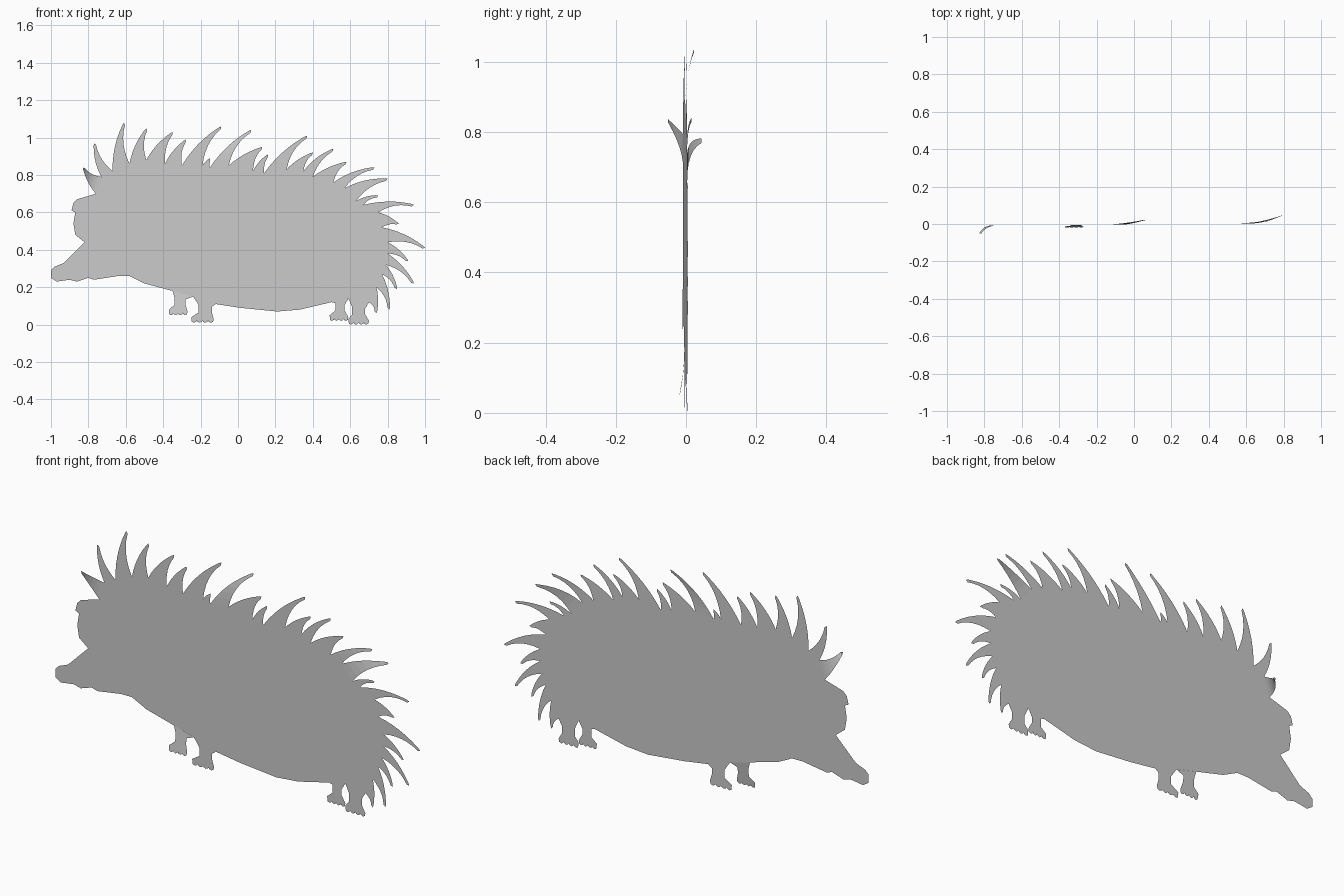
import bpy
import bmesh
from mathutils import Vector

default_cube = bpy.data.objects.get("Cube")
if default_cube:
    bpy.data.objects.remove(default_cube, do_unlink=True)

# One flat grey for the whole sheet
grey = bpy.data.materials.new("plain grey")
grey.use_nodes = True
grey_colour = (0.6, 0.6, 0.6, 1)
grey.diffuse_color = grey_colour
grey.node_tree.nodes["Principled BSDF"].inputs["Base Color"].default_value = grey_colour


def sheet_depth(x):
    """The whole sheet leans very slightly from head to tail."""
    return 0.008 * x - 0.002


def make_sheet(name, vertices, faces):
    """Build one flat piece from (x, z, bend) vertices, facing the front."""
    bm = bmesh.new()
    verts = [bm.verts.new((x, sheet_depth(x) + bend, z)) for x, z, bend in vertices]
    for face in faces:
        bm.faces.new([verts[i] for i in face])
    bm.normal_update()
    for face in bm.faces:
        if face.normal.y > 0:
            face.normal_flip()
    mesh = bpy.data.meshes.new(name)
    bm.to_mesh(mesh)
    bm.free()
    mesh.materials.append(grey)
    part = bpy.data.objects.new(name, mesh)
    bpy.context.collection.objects.link(part)
    return part


def bezier(start, control, end, t):
    return start * (1 - t) ** 2 + control * 2 * t * (1 - t) + end * t ** 2


# Valleys between neighbouring spines, from forehead over the back to the rump
valleys = [
    (-.76, .70), (-.73, .79), (-.67, .82), (-.58, .86), (-.49, .88), (-.39, .86),
    (-.30, .85), (-.19, .85), (-.15, .84), (-.05, .85), (.08, .82), (.14, .81),
    (.26, .83), (.35, .82), (.40, .79), (.51, .76), (.57, .73), (.63, .66),
    (.67, .64), (.75, .60), (.77, .52), (.80, .44), (.80, .38), (.79, .32),
    (.77, .27), (.74, .20), (.70, .12),
]

# Spine tips, one between each pair of valleys
tips = [
    (-.83, .84), (-.77, .97), (-.61, 1.08), (-.49, 1.05), (-.35, 1.03), (-.28, .99),
    (-.09, 1.06), (-.15, .89), (.07, 1.04), (.13, .95), (.16, .91), (.37, 1.01),
    (.40, .92), (.51, .94), (.58, .87), (.73, .84), (.80, .78), (.75, .69),
    (.94, .64), (.86, .54), (1, .41), (.91, .34), (.94, .22), (.85, .19),
    (.81, .08), (.74, .06),
]

# Face, snout and belly outline
underside = [
    (-.86, .67), (-.88, .65), (-.89, .61), (-.87, .60), (-.88, .54), (-.87, .48),
    (-.82, .44), (-.93, .33), (-.98, .31), (-1, .29), (-1, .25), (-.97, .23),
    (-.90, .24), (-.86, .23), (-.80, .25), (-.77, .24), (-.64, .26), (-.58, .26),
    (-.50, .22), (-.35, .18), (-.24, .15), (-.12, .11), (.01, .09), (.21, .07),
    (.33, .08), (.50, .12), (.59, .14),
]

outline = underside + valleys[::-1]
make_sheet("body", [(x, z, 0) for x, z in outline], [range(len(outline))])

# Spines: tapered and curling clockwise, a few bent out of the sheet
bends = {0: -.042, 8: .024, 15: .012, 16: .04}
steps = 6


def make_spine(index):
    left, right = Vector(valleys[index]), Vector(valleys[index + 1])
    tip = Vector(tips[index])
    axis = tip - (left + right) / 2
    side = Vector((-axis.y, axis.x))
    blunt = side.normalized() * 0.007
    bend = bends.get(index, 0)
    vertices, faces = [], []
    for step in range(steps + 1):
        t = step / steps
        for base, bow, sign in ((left, .13, 1), (right, .17, -1)):
            end = tip - axis.normalized() * 0.012 + blunt * sign
            point = bezier(base, (base + end) / 2 + side * bow, end, t)
            vertices.append((point.x, point.y, bend * t * t))
        if step:
            n = 2 * step
            faces.append((n - 2, n - 1, n + 1, n))
    vertices.append((tip.x, tip.y, bend))
    last = len(vertices) - 1
    faces.append((last - 2, last - 1, last))
    make_sheet(f"spine_{index + 1}", vertices, faces)


for i in range(len(tips)):
    make_spine(i)


# Legs: narrow at the ankle, with a scalloped row of toes
def make_leg(name, top_left, top_right, ankle, foot, floor, bend=0):
    height = floor + 0.065
    toes = 4
    width = (foot[1] - foot[0]) / toes
    points = [top_left, (ankle[0], height + .03), (ankle[0], height - .01),
              (foot[0], floor + .03)]
    for toe in range(toes):
        start = foot[0] + toe * width
        points += [(start + width * .1, floor + .005), (start + width * .5, floor),
                   (start + width * .9, floor + .006)]
        if toe < toes - 1:
            points.append((start + width, floor + .012))
    points += [(foot[1], floor + .02), (ankle[1], height - .01),
               (ankle[1], height + .02), top_right]
    drop = top_left[1] - floor
    vertices = [(x, z, bend * max(0, (top_left[1] - z) / drop) ** 2) for x, z in points]
    make_sheet(name, vertices, [range(len(vertices))])


make_leg("far_front_leg", (-.35, .18), (-.24, .15), (-.34, -.28), (-.37, -.27), .05, -.014)
make_leg("near_front_leg", (-.24, .15), (-.12, .11), (-.21, -.14), (-.25, -.13), .01)
make_leg("far_back_leg", (.50, .12), (.59, .14), (.52, .57), (.49, .59), .02)
make_leg("near_back_leg", (.59, .14), (.70, .12), (.61, .68), (.59, .70), 0)
